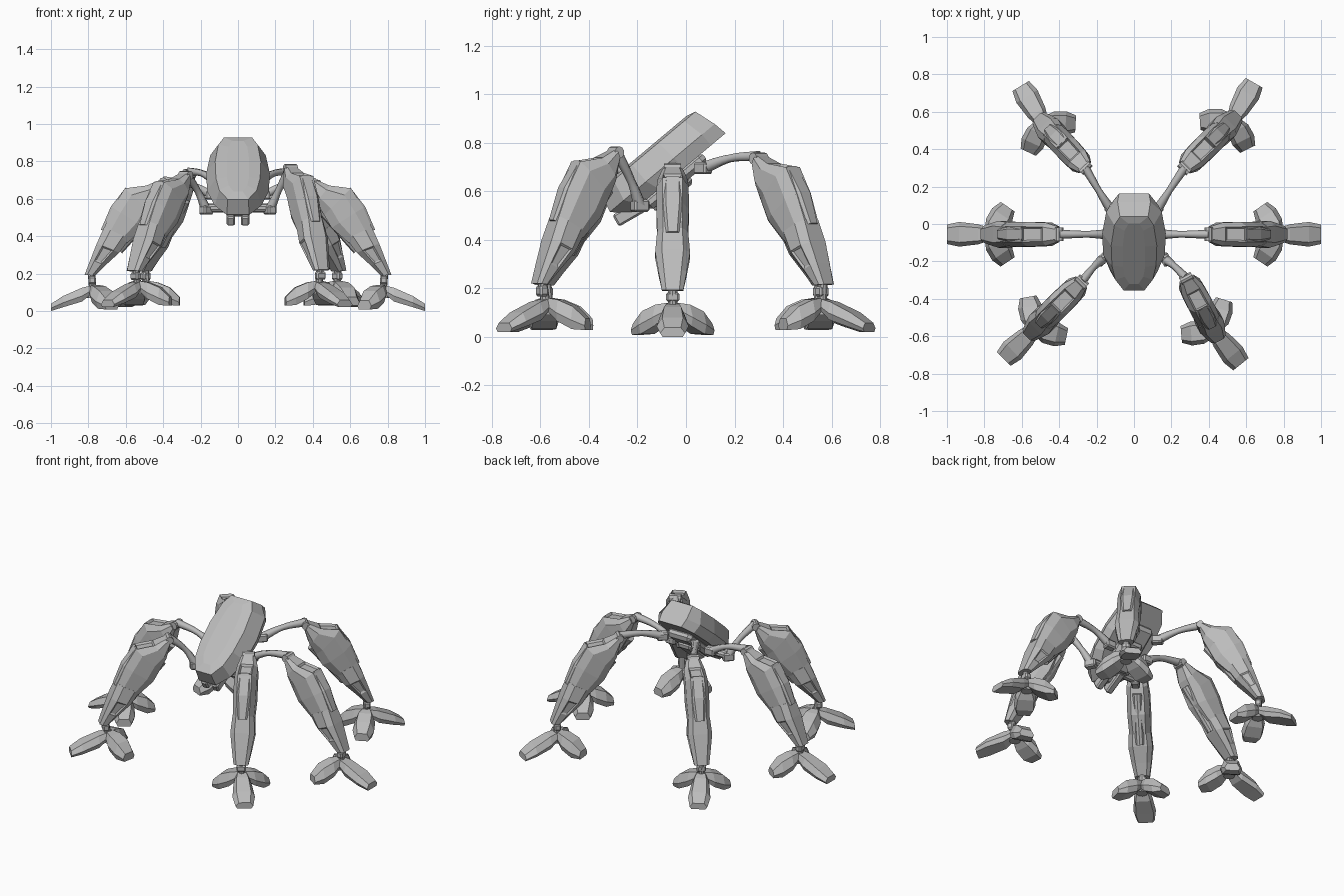
import bpy, bmesh, math
from mathutils import Matrix, Vector

cube = bpy.data.objects.get("Cube")
if cube:
    bpy.data.objects.remove(cube, do_unlink=True)

# One plain material for the whole machine
GREY = (0.5, 0.5, 0.5, 1)
metal = bpy.data.materials.new("light_grey_metal")
metal.use_nodes = True
metal.diffuse_color = GREY
metal.node_tree.nodes["Principled BSDF"].inputs["Base Color"].default_value = GREY


def finish(bm, name, matrix=Matrix()):
    bm.transform(matrix)
    bmesh.ops.recalc_face_normals(bm, faces=bm.faces)
    mesh = bpy.data.meshes.new(name)
    bm.to_mesh(mesh)
    bm.free()
    mesh.materials.append(metal)
    obj = bpy.data.objects.new(name, mesh)
    bpy.context.scene.collection.objects.link(obj)
    return obj


def loft(name, rings, matrix=Matrix(), panels=(), depth=-0.012):
    """Skin rings of points; panels lists (station, side) faces to inset."""
    bm = bmesh.new()
    loops = [[bm.verts.new(p) for p in ring] for ring in rings]
    n = len(loops[0])
    faces = {}
    for s, (a, b) in enumerate(zip(loops, loops[1:])):
        for k in range(n):
            j = (k + 1) % n
            faces[s, k] = bm.faces.new((a[k], a[j], b[j], b[k]))
    bm.faces.new(loops[0])
    bm.faces.new(loops[-1])
    bmesh.ops.recalc_face_normals(bm, faces=bm.faces)
    for key in panels:
        bmesh.ops.inset_individual(bm, faces=[faces[key]], thickness=0.012, depth=depth)
    return finish(bm, name, matrix)


def box(name, size, matrix, bevel=0.008):
    bm = bmesh.new()
    bmesh.ops.create_cube(bm, size=1, matrix=Matrix.Diagonal((*size, 1)))
    bmesh.ops.bevel(bm, geom=bm.edges[:], offset=bevel, segments=1, affect='EDGES')
    return finish(bm, name, matrix)


def rod(name, start, end, radius, matrix=Matrix(), sides=10):
    start, end = Vector(start), Vector(end)
    d = end - start
    bm = bmesh.new()
    bmesh.ops.create_cone(bm, cap_ends=True, segments=sides, radius1=radius,
                          radius2=radius, depth=d.length)
    place = Matrix.Translation((start + end) / 2) @ d.to_track_quat('Z', 'Y').to_matrix().to_4x4()
    return finish(bm, name, matrix @ place)


def armour_ring(outer, inner, half):
    """Eight-sided section between an outer and an inner (u, z) point."""
    side = [(0, 0.62), (0.25, 1), (0.75, 1), (1, 0.6)]
    ring = side + [(t, -w) for t, w in reversed(side)]
    o, i = Vector(outer), Vector(inner)
    return [(o.lerp(i, t).x, w * half, o.lerp(i, t).y) for t, w in ring]


def arm(name, points, widths):
    curve = bpy.data.curves.new(name, 'CURVE')
    curve.dimensions = '3D'
    curve.bevel_depth = 0.016
    curve.bevel_resolution = 1
    curve.resolution_u = 5
    curve.use_fill_caps = True
    spline = curve.splines.new('BEZIER')
    spline.bezier_points.add(len(points) - 1)
    for bp, co, w in zip(spline.bezier_points, points, widths):
        bp.co, bp.radius = co, w
        bp.handle_left_type = bp.handle_right_type = 'AUTO'
    curve.materials.append(metal)
    obj = bpy.data.objects.new(name, curve)
    bpy.context.scene.collection.objects.link(obj)
    bpy.ops.object.select_all(action='DESELECT')
    obj.select_set(True)
    bpy.context.view_layer.objects.active = obj
    bpy.ops.object.convert(target='MESH')


# Tilted pod: faceted shell with a slightly domed front plate
pod = Matrix.Translation((0, -0.1, 0.72)) @ Matrix.Rotation(math.radians(40), 4, 'X')


def outline(half, height):
    pts = half + [(a, -x) for a, x in reversed(half)]
    return [(x, a, height) for a, x in pts]


dome = [(0.2, 0.03), (0.15, 0.05), (0.04, 0.06), (-0.1, 0.06), (-0.17, 0.05), (-0.22, 0.025)]
plate = [(0.24, 0.075), (0.18, 0.105), (0.04, 0.122), (-0.1, 0.118), (-0.2, 0.1), (-0.275, 0.055)]
rim = [(0.268, 0.088), (0.2, 0.148), (0.05, 0.17), (-0.1, 0.165), (-0.22, 0.125), (-0.295, 0.06)]
base = [(0.278, 0.08), (0.2, 0.128), (0.05, 0.148), (-0.08, 0.138), (-0.18, 0.1), (-0.24, 0.05)]
loft("pod_shell", [outline(dome, 0.08), outline(plate, 0.07),
                   outline(rim, -0.02), outline(base, -0.078)], pod)

# Chassis below the pod
box("chassis", (0.17, 0.32, 0.06), pod @ Matrix.Translation((0, -0.01, -0.095)), 0.02)
box("chassis_keel", (0.1, 0.2, 0.04), pod @ Matrix.Translation((0, -0.05, -0.13)), 0.015)
rod("front_crossbar", (-0.17, -0.18, 0.55), (0.17, -0.18, 0.55), 0.024)
for sx in (-1, 1):
    tilt = Matrix.Translation((sx * 0.038, -0.225, 0.515)) @ Matrix.Rotation(math.radians(30), 4, 'X')
    box("sensor_prong", (0.045, 0.15, 0.055), tilt)


def toe(name, matrix, angle, stations):
    rings = []
    for d, top, bottom, half in stations:
        mid = bottom + (top - bottom) * 0.4
        half_ring = [(top, 0.65), (mid, 1), (bottom, 0.8)]
        ring = half_ring + [(z, -w) for z, w in reversed(half_ring)]
        rings.append([(d, w * half, z) for z, w in ring])
    loft(name, rings, matrix @ Matrix.Rotation(math.radians(angle), 4, 'Z'))


# Toe stations: distance, top, bottom, half width
OUTER_TOE = [(0.015, 0.135, 0.085, 0.04), (0.06, 0.124, 0.05, 0.054),
             (0.16, 0.08, 0.02, 0.066), (0.225, 0.038, 0.0, 0.052)]
SIDE_TOE = [(0.015, 0.14, 0.085, 0.035), (0.06, 0.133, 0.045, 0.06),
            (0.125, 0.106, 0.012, 0.064), (0.178, 0.055, 0.008, 0.045)]


def leg(label, hip, bend, shoulder, foot, heading, lift, overhang):
    hip, bend, shoulder = Vector(hip), Vector(bend), Vector(shoulder)
    # Leg frame: u runs outward from shoulder past the foot, z is stretched to fit
    reach = Vector((foot[0] - shoulder.x, foot[1] - shoulder.y))
    side = reach.normalized()
    ux, uy = (reach + side * overhang) / 0.39
    k = (shoulder.z - 0.11 - lift) / 0.6
    m = Matrix(((ux, -side.y, 0, shoulder.x), (uy, side.x, 0, shoulder.y),
                (0, 0, k, shoulder.z - 0.71 * k), (0, 0, 0, 1)))

    # Hip bracket, curved arm and shoulder joint
    turn = Matrix.Rotation(math.atan2(side.y, side.x), 4, 'Z')
    box(label + "_hip_bracket", (0.07, 0.05, 0.05), Matrix.Translation(hip) @ turn)
    arm(label + "_arm", [hip, bend, shoulder], (1.7, 1.1, 1.5))
    rod(label + "_shoulder_joint", (0, -0.035, 0.7), (0, 0.035, 0.7), 0.024, m)

    # Thigh with a recessed window on its outer face
    thigh = [((0.015, 0.712), (-0.005, 0.67), 0.042), ((0.09, 0.68), (0.02, 0.59), 0.062),
             ((0.205, 0.665), (0.06, 0.52), 0.066), ((0.27, 0.56), (0.1, 0.45), 0.067),
             ((0.32, 0.44), (0.19, 0.37), 0.062)]
    loft(label + "_thigh", [armour_ring(*s) for s in thigh], m, panels=[(1, 7)])
    # Raised tongue running down the outside of the thigh
    tongue = [((0.2, 0.67), (0.17, 0.62), 0.042), ((0.28, 0.565), (0.22, 0.53), 0.045),
              ((0.333, 0.44), (0.28, 0.42), 0.03)]
    loft(label + "_thigh_tongue", [armour_ring(*s) for s in tongue], m)
    # Shin cuff tapering to the ankle
    shin = [((0.315, 0.455), (0.18, 0.39), 0.064), ((0.355, 0.365), (0.235, 0.315), 0.072),
            ((0.388, 0.28), (0.31, 0.245), 0.058), ((0.42, 0.195), (0.365, 0.19), 0.044)]
    loft(label + "_shin", [armour_ring(*s) for s in shin], m,
         panels=[(1, 1), (1, 5)], depth=-0.006)
    rod(label + "_inner_piston", (0.04, 0, 0.56), (0.24, 0, 0.33), 0.028, m)

    # Ankle and three-toed foot
    f = Matrix.Translation((*foot, lift)) @ Matrix.Rotation(math.radians(heading), 4, 'Z')
    rod(label + "_ankle", m @ Vector((0.385, 0, 0.23)), f @ Vector((0, 0, 0.1)), 0.02)
    box(label + "_ankle_block", (0.04, 0.055, 0.04), m @ Matrix.Translation((0.38, 0, 0.165)))
    rod(label + "_foot_hub", (0, 0, 0.07), (0, 0, 0.13), 0.034, f, 8)
    toe(label + "_toe_outer", f, 0, OUTER_TOE)
    for name, angle in (("a", 124), ("b", -124)):
        toe(label + "_toe_side_" + name, f, angle, SIDE_TOE)


# Middle pair mirrored
for s, name, heading in ((1, "left_middle", 0), (-1, "right_middle", 180)):
    leg(name, (s * 0.14, -0.055, 0.62), (s * 0.25, -0.055, 0.675), (s * 0.4, -0.055, 0.7),
        (s * 0.775, -0.055), heading, 0, 0.015)

# Front and back legs, each in its own stance
leg("left_front", (0.17, -0.19, 0.54), (0.215, -0.225, 0.64), (0.28, -0.29, 0.77),
    (0.43, -0.575), -51, 0.02, 0.03)
leg("right_front", (-0.17, -0.19, 0.54), (-0.215, -0.23, 0.64), (-0.28, -0.31, 0.735),
    (-0.535, -0.565), 224, 0.02, 0.025)
leg("left_back", (0.12, 0.07, 0.695), (0.19, 0.18, 0.735), (0.27, 0.3, 0.745),
    (0.53, 0.56), 60, 0.02, 0.01)
leg("right_back", (-0.12, 0.07, 0.695), (-0.19, 0.18, 0.735), (-0.26, 0.3, 0.745),
    (-0.49, 0.545), 121, 0.02, 0.015)
